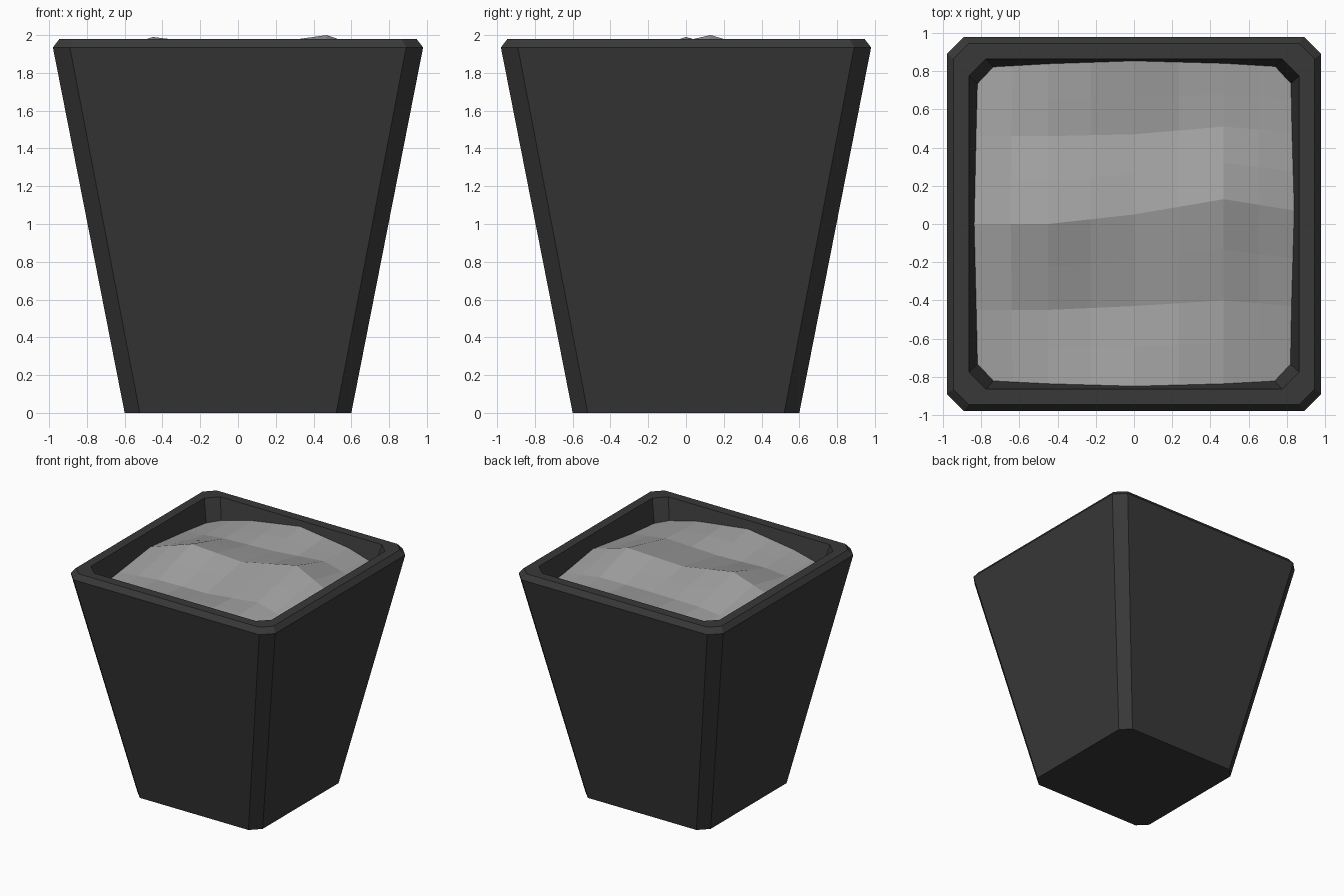
import bpy, bmesh

if "Cube" in bpy.data.objects:
    bpy.data.objects.remove(bpy.data.objects["Cube"])


def material(name, value):
    m = bpy.data.materials.new(name)
    m.diffuse_color = (value, value, value, 1)
    m.use_nodes = True
    m.node_tree.nodes["Principled BSDF"].inputs["Base Color"].default_value = m.diffuse_color
    return m


def finish(bm, name, mat):
    bmesh.ops.recalc_face_normals(bm, faces=bm.faces[:])
    me = bpy.data.meshes.new(name)
    bm.to_mesh(me)
    bm.free()
    me.materials.append(mat)
    ob = bpy.data.objects.new(name, me)
    bpy.context.collection.objects.link(ob)
    return ob


def ring(bm, half, flat, z):
    # square section with chamfered corners
    h, f = half, flat
    pts = [(-f, -h), (f, -h), (h, -f), (h, f), (f, h), (-f, h), (-h, f), (-h, -f)]
    return [bm.verts.new((x, y, z)) for x, y in pts]


charcoal = material("charcoal", 0.04)
grey = material("stone grey", 0.36)

# tapered pot: outer wall, rim bevel, inner wall (half width, flat half, z)
bm = bmesh.new()
profile = [(0.60, 0.52, 0), (0.98, 0.89, 1.935), (0.945, 0.865, 1.98),
           (0.865, 0.775, 1.98), (0.77, 0.69, 1.58)]
rings = [ring(bm, *p) for p in profile]
for a, b in zip(rings, rings[1:]):
    for i in range(8):
        j = (i + 1) % 8
        bm.faces.new((a[i], a[j], b[j], b[i]))
bm.faces.new(rings[0][::-1])
bm.faces.new(rings[-1])
finish(bm, "pot", charcoal)

# uneven filling: coarse height grid, rows front to back
heights = [
    [1.78, 1.86, 1.915, 1.86, 1.78],
    [1.815, 1.85, 1.845, 1.88, 1.81],
    [1.86, 1.99, 1.935, 2.00, 1.87],
    [1.82, 1.86, 1.87, 1.89, 1.82],
    [1.78, 1.87, 1.935, 1.88, 1.79],
]
row_y = [[-0.45, -0.45, -0.43, -0.40, -0.43],
         [0.0, 0.0, 0.05, 0.13, 0.07],
         [0.46, 0.46, 0.47, 0.51, 0.48]]
col_x = [-0.45, 0.0, 0.47]
bm = bmesh.new()
grid = []
for r in range(5):
    line = []
    for c in range(5):
        z = heights[r][c]
        edge = 0.865 - 0.2375 * (1.98 - z) + 0.005  # just inside the wall
        x = col_x[c - 1] if 0 < c < 4 else (edge if c else -edge)
        y = row_y[r - 1][c] if 0 < r < 4 else (edge if r else -edge)
        line.append(bm.verts.new((x, y, z)))
    grid.append(line)
for r in range(4):
    for c in range(4):
        bm.faces.new((grid[r][c], grid[r][c + 1], grid[r + 1][c + 1], grid[r + 1][c]))
bmesh.ops.subdivide_edges(bm, edges=bm.edges[:], cuts=1, use_grid_fill=True)
filling = finish(bm, "filling", grey)
if filling.data.polygons[0].normal.z < 0:
    filling.data.flip_normals()
